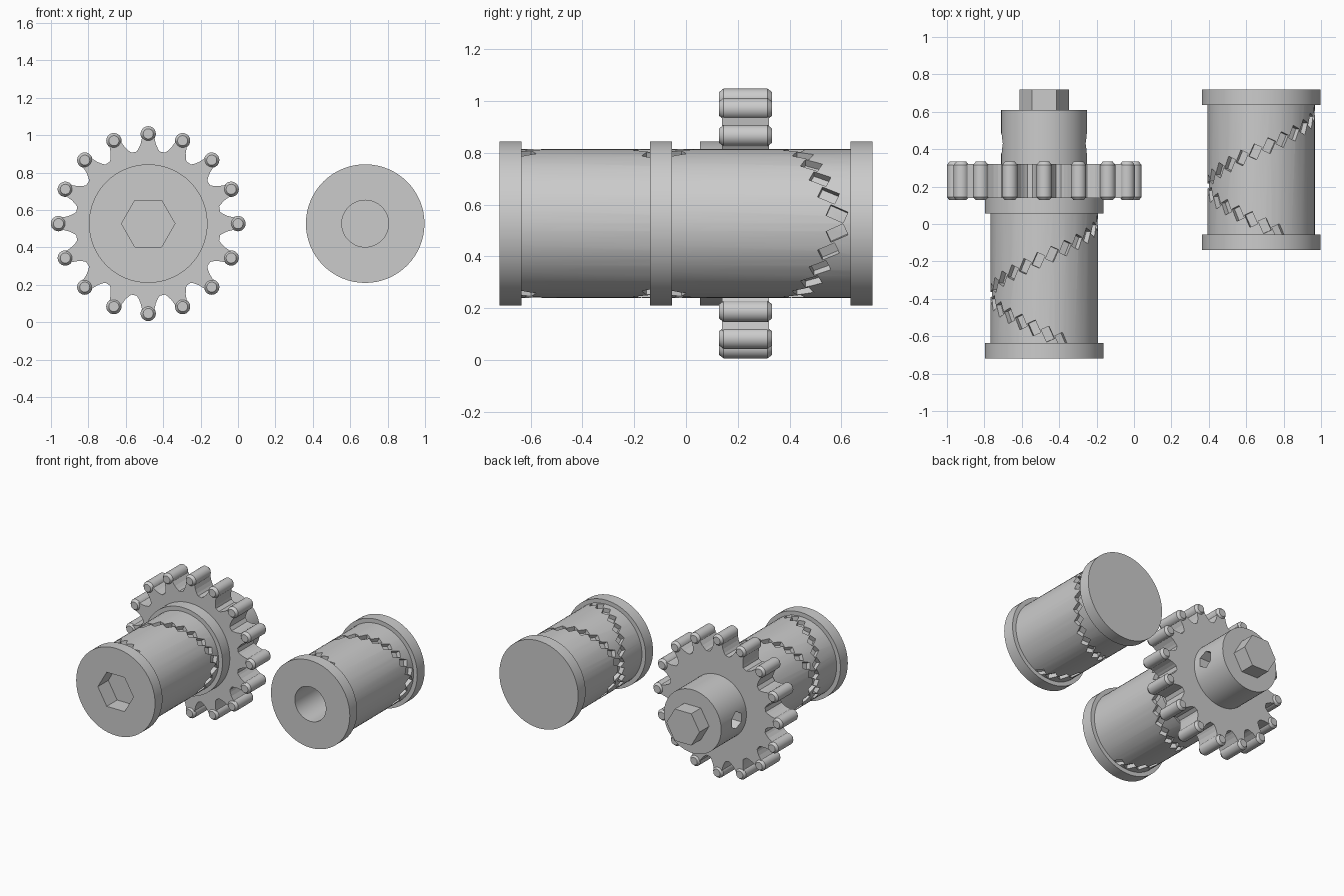
import bpy, bmesh
from math import sin, cos, pi, radians, atan2
from mathutils import Matrix, Vector

if "Cube" in bpy.data.objects:
    bpy.data.objects.remove(bpy.data.objects["Cube"])

CZ = 0.527            # height of both axes
AX, BX = -0.48, 0.68  # x of the geared drum and the plain drum


def finish(bm, name):
    bmesh.ops.recalc_face_normals(bm, faces=bm.faces)
    me = bpy.data.meshes.new(name)
    bm.to_mesh(me)
    bm.free()
    ob = bpy.data.objects.new(name, me)
    bpy.context.collection.objects.link(ob)
    return ob


def add_loft(bm, rings):
    """Skin a list of equal-length point rings and cap both ends."""
    vs = [[bm.verts.new(p) for p in r] for r in rings]
    n = len(vs[0])
    for a, b in zip(vs, vs[1:]):
        for i in range(n):
            bm.faces.new((a[i], a[(i + 1) % n], b[(i + 1) % n], b[i]))
    bm.faces.new(vs[0])
    bm.faces.new(vs[-1])


def add_lathe(bm, cx, cz, profile, n=64):
    """Solid of revolution along y from (y, radius) pairs."""
    add_loft(bm, [[(cx + r * cos(2 * pi * i / n), y, cz + r * sin(2 * pi * i / n))
                   for i in range(n)] for y, r in profile])


def lathe(name, cx, profile, n=64):
    bm = bmesh.new()
    add_lathe(bm, cx, CZ, profile, n)
    return finish(bm, name)


def cut(ob, *cutters):
    """Subtract cutters, bake the result."""
    for c in cutters:
        m = ob.modifiers.new("cut", 'BOOLEAN')
        m.operation, m.solver, m.object = 'DIFFERENCE', 'EXACT', c
    dg = bpy.context.evaluated_depsgraph_get()
    me = bpy.data.meshes.new_from_object(ob.evaluated_get(dg))
    ob.modifiers.clear()
    ob.data = me


def slot_strand(cx, y_end, side):
    """Row of small boxes following a helix; side is +1 or -1."""
    bm = bmesh.new()
    tilt = atan2(0.2, 0.285 * pi / 2)
    for k in range(20):
        deg = 7.5 + 14.8 * k
        y = y_end - 0.12 - 0.2 * deg / 90
        m = (Matrix.Translation((cx, y, CZ))
             @ Matrix.Rotation(-side * radians(deg), 4, 'Y')
             @ Matrix.Translation((0.295, 0, 0))
             @ Matrix.Rotation(-side * tilt, 4, 'X')
             @ Matrix.Diagonal((0.08, 0.072, 0.046, 1)))
        bmesh.ops.create_cube(bm, size=1, matrix=m)
    return finish(bm, "slot_cutter")


def drum(name, cx, y_end, bore):
    """Slotted barrel with a flange at each end."""
    y0 = y_end - 0.86
    barrel = lathe(name + "_barrel", cx, [(y0, 0.287), (y_end, 0.287)])
    strands = [slot_strand(cx, y_end, s) for s in (1, -1)]
    # flanges are trimmed to rings so the barrel shows through cleanly
    core = lathe("core_cutter", cx, [(y0 - 0.1, 0.2869), (y_end + 0.1, 0.2869)])
    cut(barrel, *strands, bore)
    parts = [barrel]
    for label, y in (("front", y0), ("back", y_end - 0.085)):
        f = lathe(f"{name}_{label}_flange", cx, [(y, 0.317), (y + 0.085, 0.317)])
        cut(f, core)
        parts.append(f)
    for c in strands + [core, bore]:
        bpy.data.objects.remove(c)
    return parts


# Plain drum with round through bore, geared drum with hex socket
smooth = drum("plain_drum", BX, 0.72, lathe("bore", BX, [(-0.3, 0.125), (0.9, 0.125)]))
smooth += drum("geared_drum", AX, 0.14,
               lathe("socket", AX, [(-0.8, 0.143), (-0.6, 0.143)], 6))

# Gear disc with 16 waisted teeth
half = [(0.385, 0.062), (0.40, 0.052), (0.425, 0.041), (0.455, 0.034), (0.485, 0.032)]
outline = []
for k in range(16):
    a = 2 * pi * k / 16
    for r, t in [(r, -t) for r, t in half] + [(r, t) for r, t in reversed(half)]:
        outline.append((AX + r * cos(a) - t * sin(a), CZ + r * sin(a) + t * cos(a)))
bm = bmesh.new()
add_loft(bm, [[(x, y, z) for x, z in outline] for y in (0.139, 0.32)])
finish(bm, "gear_disc")

# Chamfered rollers on the tooth tips
bm = bmesh.new()
for k in range(16):
    a = 2 * pi * k / 16
    add_lathe(bm, AX + 0.48 * cos(a), CZ + 0.48 * sin(a),
              [(0.127, 0.027), (0.145, 0.041), (0.315, 0.041), (0.333, 0.027)], 24)
smooth.append(finish(bm, "tooth_tips"))

# Hub with a hexagonal cross hole
hub = lathe("hub", AX, [(0.31, 0.23), (0.61, 0.23)])
bm = bmesh.new()
add_loft(bm, [[(x, 0.43 + 0.062 * sin(i * pi / 3), CZ + 0.062 * cos(i * pi / 3))
               for i in range(6)] for x in (AX - 0.4, AX + 0.4)])
hole = finish(bm, "hole_cutter")
cut(hub, hole)
bpy.data.objects.remove(hole)
smooth.append(hub)

# Hex drive stud
lathe("hex_stud", AX, [(0.6, 0.133), (0.72, 0.133)], 6)

# Smooth round parts, keep edges sharp
bpy.ops.object.select_all(action='DESELECT')
for o in smooth:
    o.select_set(True)
bpy.context.view_layer.objects.active = smooth[0]
bpy.ops.object.shade_smooth_by_angle(angle=radians(25))
